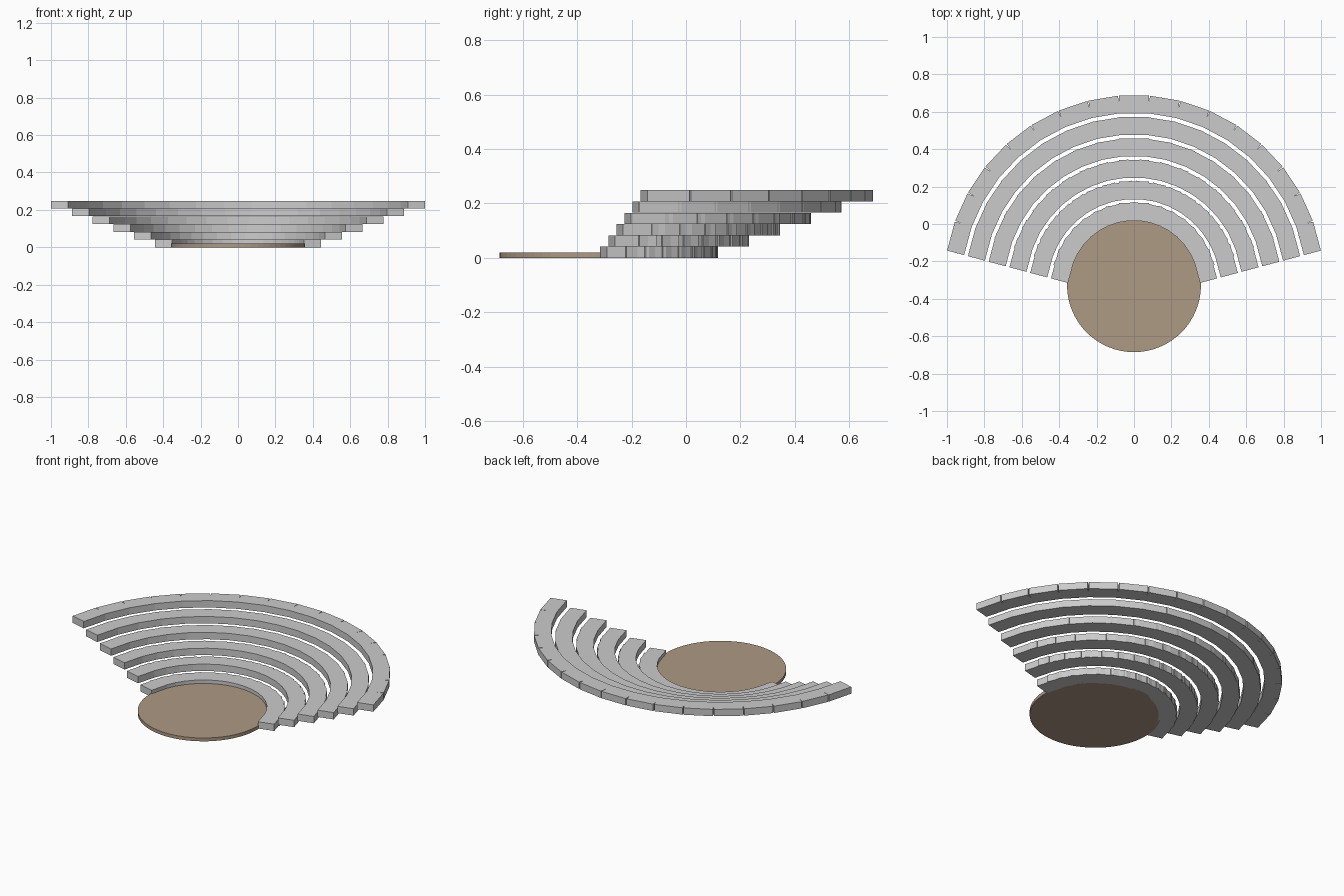
import bpy, bmesh, math
from mathutils import Matrix

if "Cube" in bpy.data.objects:
    bpy.data.objects.remove(bpy.data.objects["Cube"])

CY = -0.327            # y of the common centre of stage and seating
TIERS, BLOCKS = 6, 17  # rows of seating, blocks per row
WIDTH, DEPTH, HEIGHT = 0.16, 0.094, 0.041


def finish(bm, name):
    mesh = bpy.data.meshes.new(name)
    bm.to_mesh(mesh)
    bm.free()
    obj = bpy.data.objects.new(name, mesh)
    bpy.context.collection.objects.link(obj)
    return obj


# Seating rows: equal blocks fanned over 150 degrees, each row wider and higher
for k in range(TIERS):
    radius = 0.391 + 0.115 * k
    z = 0.0415 * k + HEIGHT / 2
    bm = bmesh.new()
    for i in range(BLOCKS):
        angle = math.radians(-75 + 150 * i / (BLOCKS - 1))
        mat = (Matrix.Translation((0, CY, z))
               @ Matrix.Rotation(angle, 4, 'Z')
               @ Matrix.Translation((0, radius, 0))
               @ Matrix.Diagonal((WIDTH, DEPTH, HEIGHT, 1)))
        bmesh.ops.create_cube(bm, size=1, matrix=mat)
    finish(bm, f"seating_row_{k + 1}")

# Round stage floor
bm = bmesh.new()
bmesh.ops.create_cone(bm, cap_ends=True, segments=64, radius1=0.358, radius2=0.358,
                      depth=0.02, matrix=Matrix.Translation((0, CY, 0.01)))
stage = finish(bm, "stage_floor")
brown = bpy.data.materials.new("brown_earth")
brown.diffuse_color = (0.42, 0.32, 0.23, 1)
brown.use_nodes = True
brown.node_tree.nodes["Principled BSDF"].inputs["Base Color"].default_value = brown.diffuse_color
stage.data.materials.append(brown)
